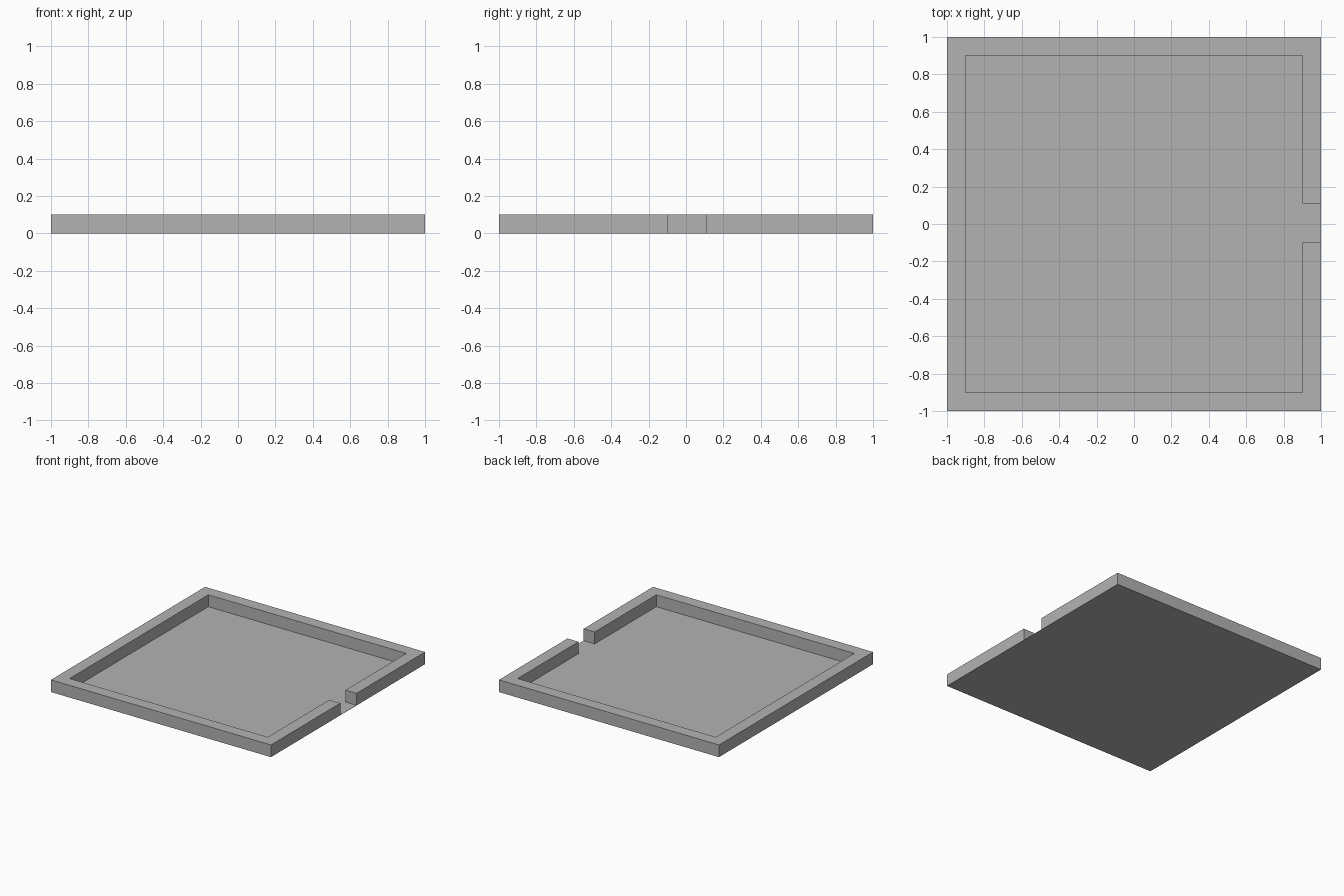
import bpy
import bmesh

HEIGHT = 0.1
FLOOR = 0.002
HALF = 1.0
INNER = 0.9
GAP_FRONT, GAP_BACK = -0.1, 0.11

cube = bpy.data.objects.get("Cube")
if cube:
    bpy.data.objects.remove(cube, do_unlink=True)

grey = bpy.data.materials.new("plain_grey")
grey.use_nodes = True
colour = (0.45, 0.45, 0.45, 1)
grey.diffuse_color = colour
grey.node_tree.nodes["Principled BSDF"].inputs["Base Color"].default_value = colour


def extruded(name, outline, bottom, top):
    """Solid prism raised from a flat outline."""
    bm = bmesh.new()
    face = bm.faces.new([bm.verts.new((x, y, bottom)) for x, y in outline])
    raised = bmesh.ops.extrude_face_region(bm, geom=[face], use_keep_orig=True)
    verts = [v for v in raised["geom"] if isinstance(v, bmesh.types.BMVert)]
    bmesh.ops.translate(bm, verts=verts, vec=(0, 0, top - bottom))
    bmesh.ops.recalc_face_normals(bm, faces=bm.faces)
    mesh = bpy.data.meshes.new(name)
    bm.to_mesh(mesh)
    bm.free()
    mesh.materials.append(grey)
    obj = bpy.data.objects.new(name, mesh)
    bpy.context.collection.objects.link(obj)
    return obj


# Thin floor sheet
square = [(-HALF, -HALF), (HALF, -HALF), (HALF, HALF), (-HALF, HALF)]
extruded("floor", square, 0, FLOOR)

# Rim wall running round the floor, open at the gap on the left side
wall = [
    (HALF, GAP_BACK), (HALF, HALF), (-HALF, HALF),
    (-HALF, -HALF), (HALF, -HALF), (HALF, GAP_FRONT),
    (INNER, GAP_FRONT), (INNER, -INNER), (-INNER, -INNER),
    (-INNER, INNER), (INNER, INNER), (INNER, GAP_BACK),
]
extruded("rim_wall", wall, FLOOR, HEIGHT)
